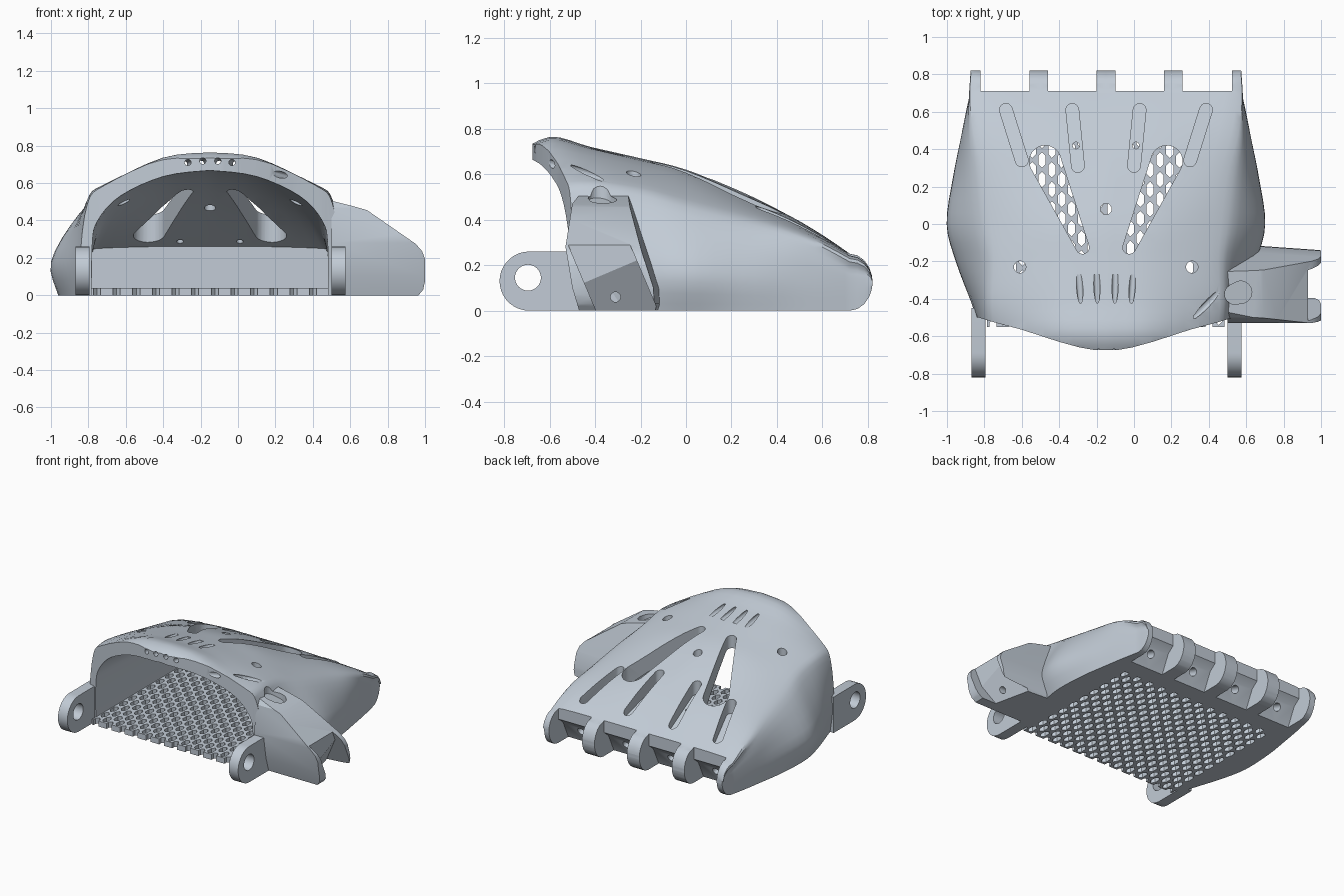
import bpy, bmesh, math
from mathutils import Vector, Matrix

if "Cube" in bpy.data.objects:
    bpy.data.objects.remove(bpy.data.objects["Cube"])

CX = -0.15  # centre line of the palm
grey = bpy.data.materials.new("blue_grey_plastic")
grey.diffuse_color = (0.54, 0.60, 0.67, 1)
grey.use_nodes = True
grey.node_tree.nodes["Principled BSDF"].inputs["Base Color"].default_value = grey.diffuse_color


def make(name, verts, faces):
    bm = bmesh.new()
    vs = [bm.verts.new(v) for v in verts]
    for f in faces:
        bm.faces.new([vs[i] for i in f])
    bmesh.ops.recalc_face_normals(bm, faces=bm.faces)
    if bm.calc_volume(signed=True) < 0:
        bmesh.ops.reverse_faces(bm, faces=bm.faces)
    bmesh.ops.triangulate(bm, faces=bm.faces)
    me = bpy.data.meshes.new(name)
    bm.to_mesh(me)
    bm.free()
    me.materials.append(grey)
    ob = bpy.data.objects.new(name, me)
    bpy.context.collection.objects.link(ob)
    return ob


def bridge(name, a, b):
    """Solid between two matching outlines."""
    n = len(a)
    faces = [(i, (i + 1) % n, n + (i + 1) % n, n + i) for i in range(n)]
    return make(name, a + b, faces + [tuple(range(n)), tuple(range(n, 2 * n))])


def prism(name, pts, axis, lo, hi):
    """Extrude a 2D outline along x, y or z."""
    def put(t):
        return [{'x': (t, p, q), 'y': (p, t, q), 'z': (p, q, t)}[axis] for p, q in pts]
    return bridge(name, put(lo), put(hi))


def rod(name, p, q, r, n=20):
    p, q = Vector(p), Vector(q)
    m = (q - p).to_track_quat('Z', 'Y').to_matrix()
    circ = [m @ Vector((r * math.cos(2 * math.pi * i / n), r * math.sin(2 * math.pi * i / n), 0)) for i in range(n)]
    return bridge(name, [p + c for c in circ], [q + c for c in circ])


def slot(name, p, rp, q, rq, zp, zq, top=1.0):
    """Vertical cutter: rounded slot from p to q with a sloping floor."""
    p, q = Vector(p), Vector(q)
    d = (q - p).normalized()
    a, run = math.atan2(d.y, d.x), (q - p).length
    low = []
    for c, r, s in ((q, rq, -90), (p, rp, 90)):
        for i in range(13):
            t = a + math.radians(s + 15 * i)
            v = Vector((c.x + r * math.cos(t), c.y + r * math.sin(t)))
            low.append(Vector((v.x, v.y, zp + (zq - zp) * (v - p).dot(d) / run)))
    return bridge(name, low, [Vector((v.x, v.y, top)) for v in low])


def measure(me):
    bm = bmesh.new()
    bm.from_mesh(me)
    vol = abs(bm.calc_volume()) if len(bm.faces) else 0
    bm.free()
    return vol


def boolean(ob, other, op='DIFFERENCE', keep=0.5):
    """Apply a cut, moving on to the next solver if the result collapses."""
    before = measure(ob.data)
    for solver in ('MANIFOLD', 'EXACT', 'FLOAT'):
        m = ob.modifiers.new("cut", 'BOOLEAN')
        m.operation, m.solver, m.object = op, solver, other
        dg = bpy.context.evaluated_depsgraph_get()
        dg.update()
        me = bpy.data.meshes.new_from_object(ob.evaluated_get(dg))
        ob.modifiers.remove(m)
        if keep * before < measure(me) < 0.99999 * before:
            ob.data = me
            break
    bpy.data.objects.remove(other)


def catmull(pts, n):
    pts = [Vector(p) for p in pts]
    out = []
    for i in range(len(pts) - 1):
        b, c = pts[i], pts[i + 1]
        a, d = pts[max(i - 1, 0)], pts[min(i + 2, len(pts) - 1)]
        for k in range(n):
            t = k / n
            out.append(0.5 * (2 * b + (c - a) * t + (2 * a - 5 * b + 4 * c - d) * t * t
                              + (3 * b - a - 3 * c + d) * t ** 3))
    return out + [pts[-1]]


def loft(name, sections, extra=None, n=4):
    """Loft mirrored half sections (y, [(half width, z)...]) along y."""
    rings = [catmull([(x, y, z) for x, z in half], n) for y, half in sections]
    rings = [list(r) for r in zip(*[catmull(c, n) for c in zip(*rings)])]
    if extra:
        rings += extra(rings[-1])
    full = [[Vector((CX + v.x, v.y, v.z)) for v in r]
            + [Vector((CX - v.x, v.y, v.z)) for v in r[-2::-1]] for r in rings]
    N, m = len(full[0]), len(rings[0]) - 1
    faces = [(k * N + j, k * N + (j + 1) % N, (k + 1) * N + (j + 1) % N, (k + 1) * N + j)
             for k in range(len(full) - 1) for j in range(N)]
    for o in (0, (len(full) - 1) * N):  # end caps made of strips
        faces += [(o + j, o + j + 1, o + N - 2 - j, o + N - 1 - j) for j in range(m - 1)]
        faces.append((o + m - 1, o + m, o + m + 1))
    return make(name, [v for r in full for v in r], faces)


def rounded_end(ring):
    out = []
    for deg in (20, 40, 60, 75, 84):
        c, s = math.cos(math.radians(deg)), math.sin(math.radians(deg))
        out.append([Vector((v.x * (1 - 0.01 * s), 0.72 + 0.1 * s, 0.125 + (v.z - 0.125) * c)) for v in ring])
    return out


# Palm shell: domed at the wrist, flat and square at the knuckles
shell = loft("palm_shell", [
    (-.76, [(.60, 0), (.62, .2), (.60, .45), (.50, .56), (.23, .65), (0, .68)]),
    (-.6, [(.645, 0), (.66, .2), (.645, .47), (.55, .585), (.25, .735), (0, .764)]),
    (-.42, [(.70, 0), (.72, .2), (.66, .5), (.57, .59), (.26, .7), (0, .72)]),
    (-.2, [(.77, 0), (.80, .19), (.67, .47), (.56, .56), (.26, .65), (0, .67)]),
    (0, [(.81, 0), (.85, .18), (.71, .42), (.57, .51), (.28, .60), (0, .62)]),
    (.25, [(.80, 0), (.815, .16), (.73, .36), (.6, .44), (.3, .50), (0, .52)]),
    (.45, [(.77, 0), (.777, .14), (.745, .30), (.66, .37), (.33, .415), (0, .42)]),
    (.6, [(.745, 0), (.748, .12), (.735, .24), (.69, .305), (.34, .33), (0, .332)]),
    (.72, [(.72, 0), (.722, .1), (.718, .18), (.70, .24), (.35, .25), (0, .25)]),
], rounded_end)

# Curved wrist edge, swept back towards the sides and the base
edge = [(-.68, .66), (-.665, .62), (-.625, .56), (-.575, .5), (-.548, .4), (-.53, .28), (-.5, -.05)]
boolean(shell, prism("edge_side", [(-1, -.05), (-1, .9), (-.68, .9)] + edge, 'x', -1.5, 1.5))
half = [(.06, -.674), (.14, -.66), (.25, -.63), (.45, -.565), (.6, -.525), (.68, -.5), (.9, -.48)]
boolean(shell, prism("edge_top", [(CX - x, y) for x, y in half[::-1]] + [(CX + x, y) for x, y in half]
                     + [(1, -1), (-1.3, -1)], 'z', -.2, 1))

# Hollow for the hand
arch = [(.63, -.1), (.63, .26), (.6, .4), (.48, .53), (.25, .63), (0, .66)]
boolean(shell, loft("hollow", [
    (-.95, arch), (-.55, arch),
    (-.1, [(.63, -.1), (.63, .26), (.6, .37), (.5, .45), (.25, .53), (0, .55)]),
    (.47, [(.63, -.1), (.63, .2), (.625, .235), (.6, .25), (.3, .26), (0, .262)])]), keep=.1)

# Knuckle gaps with undercut pockets and cord holes
gap = [(.71, .5), (.71, .17), (.66, .13), (.55, -.1), (1, -.1), (1, .5)]
for x0, x1 in ((-.82, -.56), (-.46, -.20), (-.10, .16), (.26, .525)):
    boolean(shell, prism("gap", gap, 'x', x0, x1))
    xm = (x0 + x1) / 2
    boolean(shell, rod("cord_hole", (xm, .52, .13), (xm, .75, .05), .028))

for s in (-1, 1):
    # Large tapered windows, cord grooves, screw holes
    boolean(shell, slot("window", (CX + s * .325, .335), .085, (CX + s * .125, -.125), .035, .06, .06))
    boolean(shell, slot("groove", (CX + s * .535, .61), .034, (CX + s * .45, .34), .034, .25, .345))
    boolean(shell, slot("groove", (CX + s * .18, .61), .034, (CX + s * .15, .31), .034, .27, .39))
    boolean(shell, rod("cord_hole", (CX + s * .16, .42, .2), (CX + s * .16, .42, .8), .018))
    boolean(shell, rod("screw_hole", (CX + s * .46, -.23, .3), (CX + s * .46, -.23, .9), .032))
boolean(shell, rod("screw_hole", (CX, .08, .3), (CX, .08, .9), .03))

# Cord tunnels fanning out from the wrist lip
for x0, z0, x1 in ((-.26, .715, -.295), (-.185, .725, -.2), (-.11, .725, -.1), (-.04, .715, -.005)):
    boolean(shell, rod("tunnel", (x0, -.78, z0), (x1, -.27, .693), .017, 14))
boolean(shell, rod("tunnel", (.03, -.78, .695), (.46, -.36, .585), .018, 14))

# Perforated floor
floor = prism("mesh_floor", [(CX - .635, -.55), (CX + .635, -.55), (CX + .635, .48), (CX - .635, .48)], 'z', 0, .04)
hexa = [(.019, -.022), (.019, .022), (0, .042), (-.019, .022), (-.019, -.022), (0, -.042)]
verts, faces = [], []
for row in range(20):
    for col in range(12):
        cx = CX - .604 + .105 * col + (.0525 if row % 2 else 0)
        cy = -.55 + .0525 * row
        if abs(cx - CX) > .61:
            continue
        o = len(verts)
        verts += [(cx + x, cy + y, z) for z in (-.05, .1) for x, y in hexa]
        faces += [(o + i, o + (i + 1) % 6, o + 6 + (i + 1) % 6, o + 6 + i) for i in range(6)]
        faces += [tuple(range(o, o + 6)), tuple(range(o + 6, o + 12))]
boolean(floor, make("hex_holes", verts, faces), keep=.2)

# Wrist hinge lugs
lug_outline = [(-.45, 0), (-.45, .26)] + [
    (-.69 + .13 * math.cos(math.radians(a)), .13 + .13 * math.sin(math.radians(a))) for a in range(90, 271, 10)]
for side, x0, x1 in (("left", -.87, -.795), ("right", .5, .575)):
    lug = prism("wrist_lug_" + side, lug_outline, 'x', x0, x1)
    boolean(lug, rod("pin_hole", (x0 - .1, -.695, .145), (x1 + .1, -.695, .145), .057, 32))

# Thumb mount: tapered side outline trimmed by the front outline, then forked
outline = [(-.47, 0), (-.50, .1), (-.53, .28), (-.50, .47), (-.46, .52), (-.26, .52),
           (-.235, .46), (-.14, .2), (-.108, .1), (-.105, .03), (-.115, 0)]
thumb = bridge("thumb_mount", [(.5, y, z) for y, z in outline],
               [(1.0, y - .035 if y > -.3 else y, z) for y, z in outline])
boolean(thumb, prism("thumb_trim", [(.4, -.1), (.965, -.1), (.965, 0), (.99, .03), (1.001, .08), (1.001, .19),
                                    (.985, .235), (.95, .275), (.69, .455), (.62, .475), (.5, .505), (.4, .52)],
                     'y', -.8, .2), 'INTERSECT', keep=.1)
fork = prism("fork_gap", [(.93, .5), (.93, -.02), (.77, -.3), (1.2, -.3), (1.2, .5)], 'y', -.125, .125)
fork.data.transform(Matrix.Translation((0, -.34, .19)) @ Matrix.Rotation(math.radians(23), 4, 'X'))
boolean(thumb, fork)
boolean(thumb, rod("cord_hole", (.6, -.31, .06), (.95, -.31, .06), .022))

# Scooped cord outlet where the thumb meets the palm
for ob in (shell, thumb):
    boolean(ob, slot("scoop", (.54, -.375), .055, (.57, -.365), .06, .47, .455))

for ob in bpy.data.objects:
    ob.select_set(True)
bpy.context.view_layer.objects.active = shell
bpy.ops.object.shade_smooth_by_angle(angle=math.radians(28))
